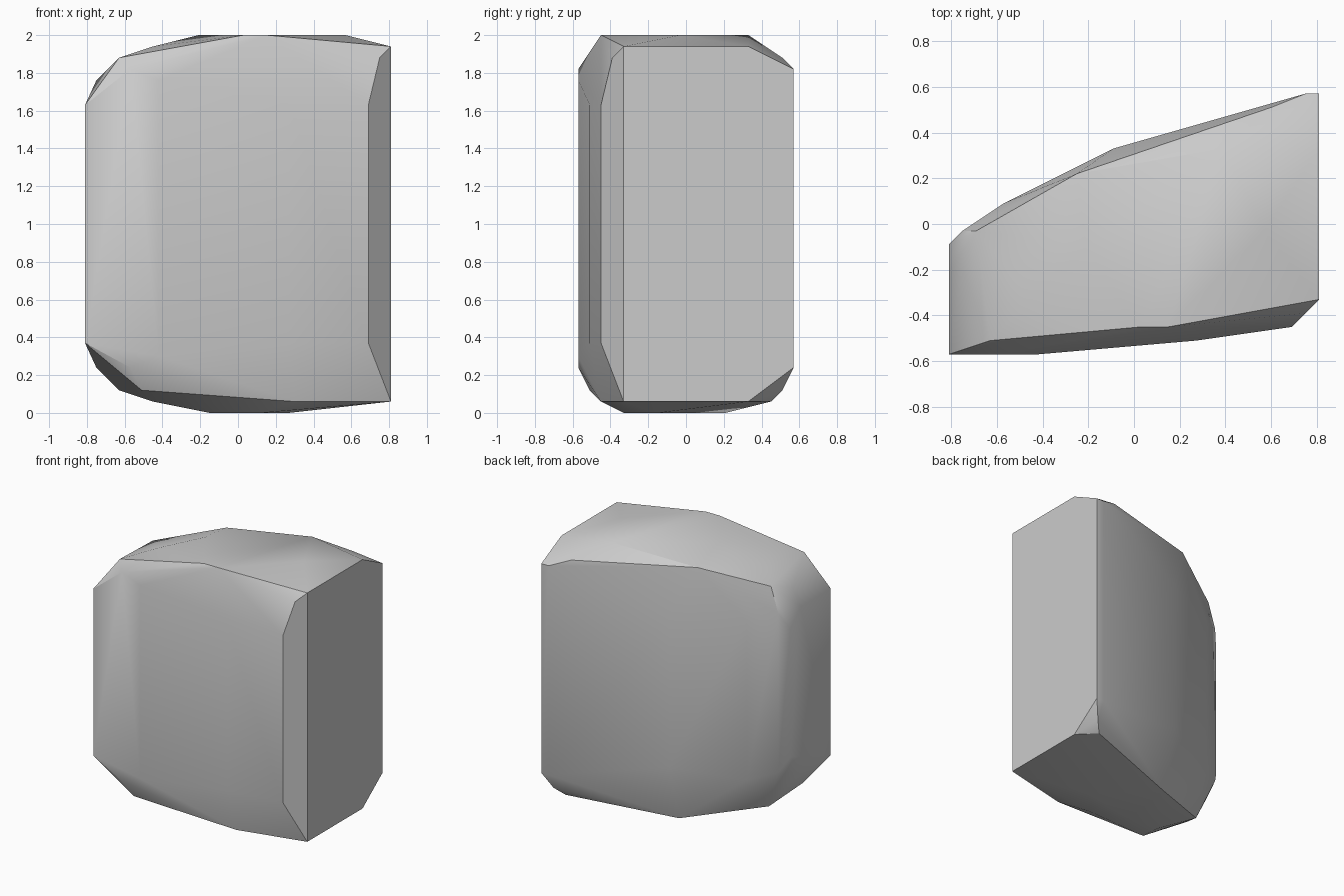
import bpy
import bmesh
import math

default_cube = bpy.data.objects.get("Cube")
if default_cube:
    bpy.data.objects.remove(default_cube, do_unlink=True)


def make_material(name, colour):
    material = bpy.data.materials.new(name)
    material.use_nodes = True
    material.diffuse_color = colour
    shader = next(n for n in material.node_tree.nodes if n.type == "BSDF_PRINCIPLED")
    shader.inputs["Base Color"].default_value = colour
    shader.inputs["Roughness"].default_value = 0.8
    return material


def upright_edges(columns):
    """Turn (x, y, low, high) columns into their two end points."""
    return [(x, y, z) for x, y, low, high in columns for z in (low, high)]


def level(z, outline):
    """Place a flat outline of (x, y) corners at height z."""
    return [(x, y, z) for x, y in outline]


def make_block(name, corners, material):
    """Wrap the corners in a convex block with smooth, crisp-edged shading."""
    bm = bmesh.new()
    for corner in corners:
        bm.verts.new(corner)
    hull = bmesh.ops.convex_hull(bm, input=list(bm.verts))
    leftovers = set(hull["geom_interior"]) | set(hull["geom_unused"])
    bmesh.ops.delete(
        bm,
        geom=[item for item in leftovers if isinstance(item, bmesh.types.BMVert)],
        context="VERTS",
    )
    bmesh.ops.dissolve_limit(
        bm, angle_limit=math.radians(1), verts=list(bm.verts), edges=list(bm.edges)
    )
    bmesh.ops.recalc_face_normals(bm, faces=list(bm.faces))

    mesh = bpy.data.meshes.new(name)
    bm.to_mesh(mesh)
    bm.free()
    mesh.materials.append(material)
    block = bpy.data.objects.new(name, mesh)
    bpy.context.collection.objects.link(block)

    bpy.ops.object.select_all(action="DESELECT")
    block.select_set(True)
    bpy.context.view_layer.objects.active = block
    bpy.ops.object.shade_smooth_by_angle(angle=math.radians(30))
    return block


# Flat broad end
broad_end = upright_edges([(.81, -.33, .06, 1.94), (.81, .57, .24, 1.82)])
broad_end += [(.81, .33, .06), (.81, .33, 1.94)]

# Gently bowed front wall with a chamfer beside the broad end
front_wall = upright_edges([
    (.69, -.45, .37, 1.63),
    (.27, -.51, .37, 1.63),
    (-.42, -.57, .3, 1.76),
    (-.57, -.57, .24, 1.82),
])

# Narrow end
narrow_end = upright_edges([
    (-.81, -.57, .37, 1.63),
    (-.81, -.21, .37, 1.63),
    (-.81, -.09, .54, 1.51),
])

# Slanted back wall
back_wall = upright_edges([
    (-.75, -.03, .43, 1.63),
    (-.57, .09, .37, 1.57),
    (-.09, .33, .43, 1.57),
    (.75, .57, .24, 1.82),
])

# Crown, from its flat peak down to the shoulders
crown = level(2, [(-.21, -.1), (.03, -.45), (.15, -.45), (.57, -.03), (.39, .33)])
crown += level(1.94, [(-.45, -.33), (-.25, .22)])
crown += level(1.88, [(.75, -.39), (-.63, -.51), (.6, .51)])
crown += [(-.69, -.03, 1.82), (-.75, -.2, 1.76)]

# Underside, from its flat base up to the lower rim
underside = level(0, [(-.15, -.24), (.12, -.33), (.27, -.15), (-.09, .21)])
underside += level(.06, [(-.45, -.3), (.3, -.45), (.69, .45)])
underside += level(.12, [(-.51, -.51), (-.63, -.09), (.75, .51)])
underside += [(-.75, -.33, .24)]

make_block(
    "faceted_stone_block",
    broad_end + front_wall + narrow_end + back_wall + crown + underside,
    make_material("light_grey", (0.6, 0.6, 0.6, 1)),
)
